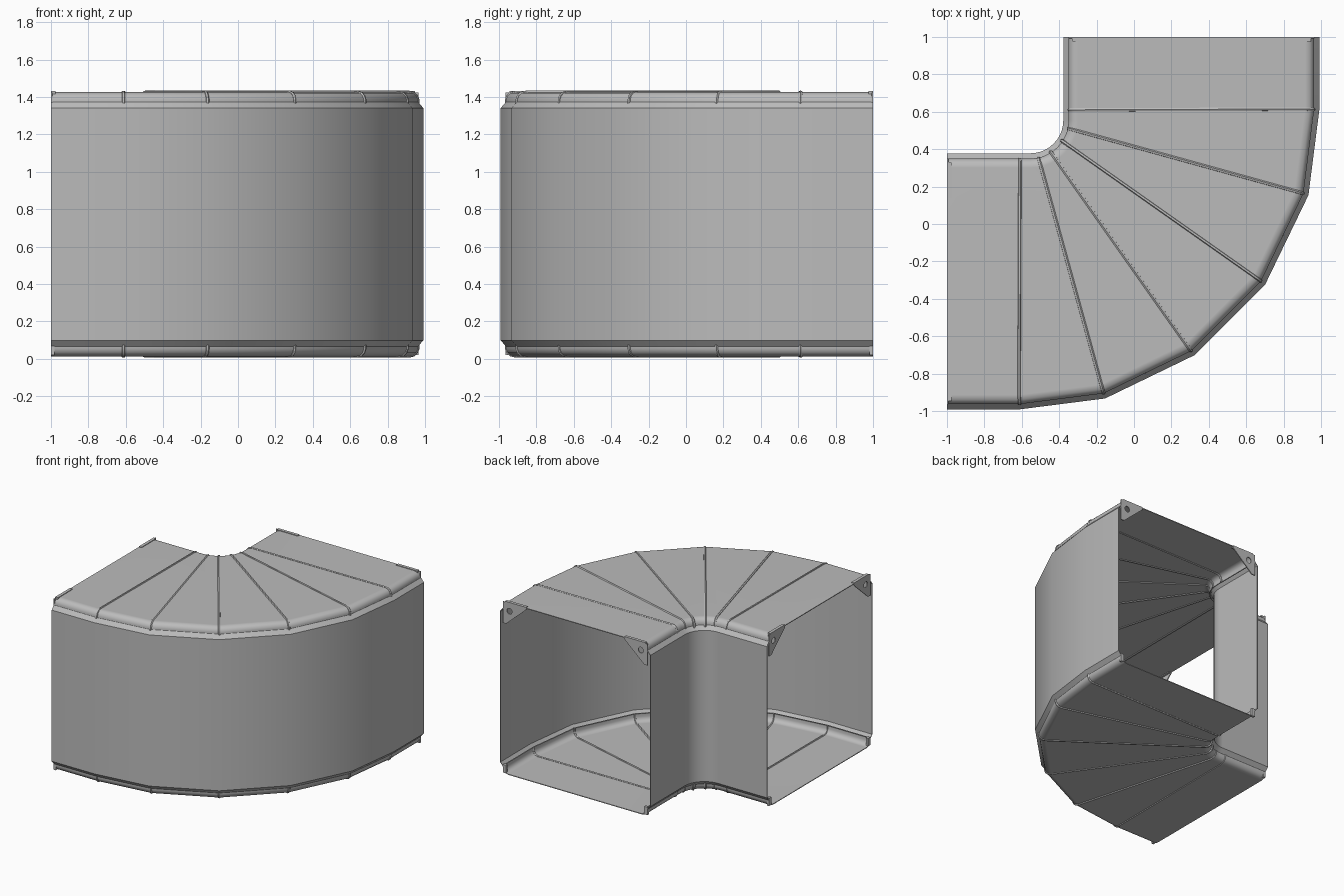
import bpy, bmesh, math
from mathutils import Matrix, Vector

if "Cube" in bpy.data.objects:
    bpy.data.objects.remove(bpy.data.objects["Cube"])

HEIGHT = 1.44
SWAP = Matrix(((0, -1, 0, 0), (-1, 0, 0, 0), (0, 0, 1, 0), (0, 0, 0, 1)))  # one open end to the other
FLIP = Matrix.Translation((0, 0, HEIGHT)) @ Matrix.Scale(-1, 4, (0, 0, 1))  # top to bottom

steel = bpy.data.materials.new("galvanised_grey")
steel.use_nodes = True
grey = (0.5, 0.5, 0.5, 1)
steel.diffuse_color = grey
steel.node_tree.nodes["Principled BSDF"].inputs["Base Color"].default_value = grey


def finish(obj, matrix=None, weighted=False):
    """Bake modifiers or curves to mesh, place, fix normals and shade."""
    bpy.ops.object.select_all(action="DESELECT")
    obj.select_set(True)
    bpy.context.view_layer.objects.active = obj
    bpy.ops.object.convert(target="MESH")
    obj = bpy.context.object
    if matrix:
        obj.data.transform(matrix)
    bm = bmesh.new()
    bm.from_mesh(obj.data)
    bmesh.ops.recalc_face_normals(bm, faces=bm.faces)
    bm.to_mesh(obj.data)
    bm.free()
    obj.data.materials.clear()
    obj.data.materials.append(steel)
    bpy.ops.object.shade_smooth_by_angle(angle=math.radians(35))
    if weighted:
        obj.modifiers.new("even_shading", "WEIGHTED_NORMAL").keep_sharp = True
    return obj


def add(name, data):
    obj = bpy.data.objects.new(name, data)
    bpy.context.collection.objects.link(obj)
    return obj


def offset(path, d):
    """Shift a plan path to its left by d with mitred corners."""
    pts = [Vector(p) for p in path]
    dirs = [(b - a).normalized() for a, b in zip(pts, pts[1:])]
    normals = [Vector((-t.y, t.x)) for t in dirs]
    out = []
    for i, p in enumerate(pts):
        a, b = normals[max(i - 1, 0)], normals[min(i, len(normals) - 1)]
        out.append(p + (a + b) * d / (1 + a.dot(b)))
    return out


def sheet(name, strips, cap=None, matrix=None):
    """Thin sheet lofted through rows of points, with an optional flat cap."""
    bm = bmesh.new()
    for rows in strips:
        grid = [[bm.verts.new(p) for p in row] for row in rows]
        for r, s in zip(grid, grid[1:]):
            for i in range(len(r) - 1):
                bm.faces.new((r[i], r[i + 1], s[i + 1], s[i]))
    if cap:
        bm.faces.new([bm.verts.new(p) for p in cap])
    bmesh.ops.remove_doubles(bm, verts=bm.verts, dist=0.0005)
    bmesh.ops.recalc_face_normals(bm, faces=bm.faces)
    mesh = bpy.data.meshes.new(name)
    bm.to_mesh(mesh)
    bm.free()
    obj = add(name, mesh)
    mod = obj.modifiers.new("thickness", "SOLIDIFY")
    mod.thickness, mod.offset = 0.006, 0
    return finish(obj, matrix, weighted=True)


def loft(path, profile, side):
    return [[(p.x, p.y, z) for p in offset(path, side * d)] for d, z in profile]


# Plan outlines of the outer and inner bends
half = [(-1, -0.988), (-0.61, -0.988), (-0.155, -0.93), (0.32, -0.70)]
outer = half + [(-y, -x) for x, y in reversed(half)]
arc = [(-0.555 + 0.18 * math.cos(a), 0.555 + 0.18 * math.sin(a))
       for a in (math.radians(-90 + 9 * i) for i in range(11))]
inner = [(-1, 0.375)] + arc + [(-0.375, 1)]

# Side walls with folded lips
wall = [(0.032, 0.085), (0.026, 0.068), (0, 0.10), (0, HEIGHT - 0.10),
        (0.026, HEIGHT - 0.068), (0.032, HEIGHT - 0.085)]
sheet("outer_wall", [loft(outer, wall, 1)])
sheet("inner_wall", [loft(inner, wall, -1)])

# Top and bottom panels with rounded rims
rim = [(0.028, 1.36), (0.028, 1.385), (0.035, 1.404), (0.05, 1.418), (0.075, 1.424)]
rows_out, rows_in = loft(outer, rim, 1), loft(inner, rim, -1)
cap = rows_out[-1] + rows_in[-1][::-1]
for name, matrix in (("top", None), ("bottom", FLIP)):
    sheet(name + "_panel", [rows_out, rows_in], cap, matrix)

# Raised seam ribs running over both rims
half_ends = [(-0.61, 0.345), (-0.51, 0.35), (-0.445, 0.385)]
ends = half_ends + [(-y, -x) for x, y in reversed(half_ends)]
for level, matrix in (("top", None), ("bottom", FLIP)):
    for i, end in enumerate(ends):
        start = [Vector(row[i + 1]) for row in rows_out]
        tip = Vector((*end, 0))
        inward = (start[-1] - tip)
        inward.z = 0
        inward.normalize()
        stop = [tip + inward * (d - 0.028) + Vector((0, 0, z)) for d, z in reversed(rim)]
        curve = bpy.data.curves.new("rib", "CURVE")
        curve.dimensions = "3D"
        curve.bevel_depth, curve.bevel_resolution = 0.01, 1
        curve.use_fill_caps = True
        spline = curve.splines.new("POLY")
        points = start + stop
        spline.points.add(len(points) - 1)
        for sp, p in zip(spline.points, points):
            sp.co = (*p, 1)
        finish(add(f"{level}_seam_rib_{i + 1}", curve), matrix)


def box(name, low, high, matrix):
    bm = bmesh.new()
    bmesh.ops.create_cube(bm, size=1)
    low, high = Vector(low), Vector(high)
    for v in bm.verts:
        v.co = Vector([(a + b) / 2 + c * (b - a) for a, b, c in zip(low, high, v.co)])
    mesh = bpy.data.meshes.new(name)
    bm.to_mesh(mesh)
    bm.free()
    finish(add(name, mesh), matrix)


def bracket(name, y, s, matrix):
    """Triangular gusset with a bolt hole, standing in an open end."""
    curve = bpy.data.curves.new(name, "CURVE")
    curve.dimensions, curve.fill_mode = "2D", "BOTH"
    curve.extrude = 0.004
    corner = [(0, 1.425), (0.21, 1.425), (0.21, 1.41), (0.03, 1.25), (0, 1.25)]
    hole = [(0.06 + 0.024 * math.cos(k * math.pi / 6), 1.36 + 0.024 * math.sin(k * math.pi / 6))
            for k in range(12)]
    for loop in (corner, hole):
        spline = curve.splines.new("POLY")
        spline.points.add(len(loop) - 1)
        spline.use_cyclic_u = True
        for sp, (u, z) in zip(spline.points, loop):
            sp.co = (y + s * u, z, 0, 1)
    # Curve plane (u, v) stands up as (y, z) at the end of the duct
    stand = Matrix(((0, 0, 1, -0.996), (1, 0, 0, 0), (0, 1, 0, 0), (0, 0, 0, 1)))
    finish(add(name, curve), matrix @ stand)


# Corner gussets and folded tabs at both open ends
for end, matrix in (("right", Matrix.Identity(4)), ("back", SWAP)):
    for place, y, s in (("outer", -0.965, 1), ("inner", 0.35, -1)):
        label = f"{end}_{place}"
        bracket(label + "_gusset", y, s, matrix)
        a, b = sorted((y + s * 0.02, y + s * 0.21))
        box(label + "_top_tab", (-1, a, 1.415), (-0.975, b, 1.432), matrix)
        a, b = sorted((y, y + s * 0.03))
        box(label + "_bottom_tab", (-1, a, 0.02), (-0.98, b, 0.085), matrix)
